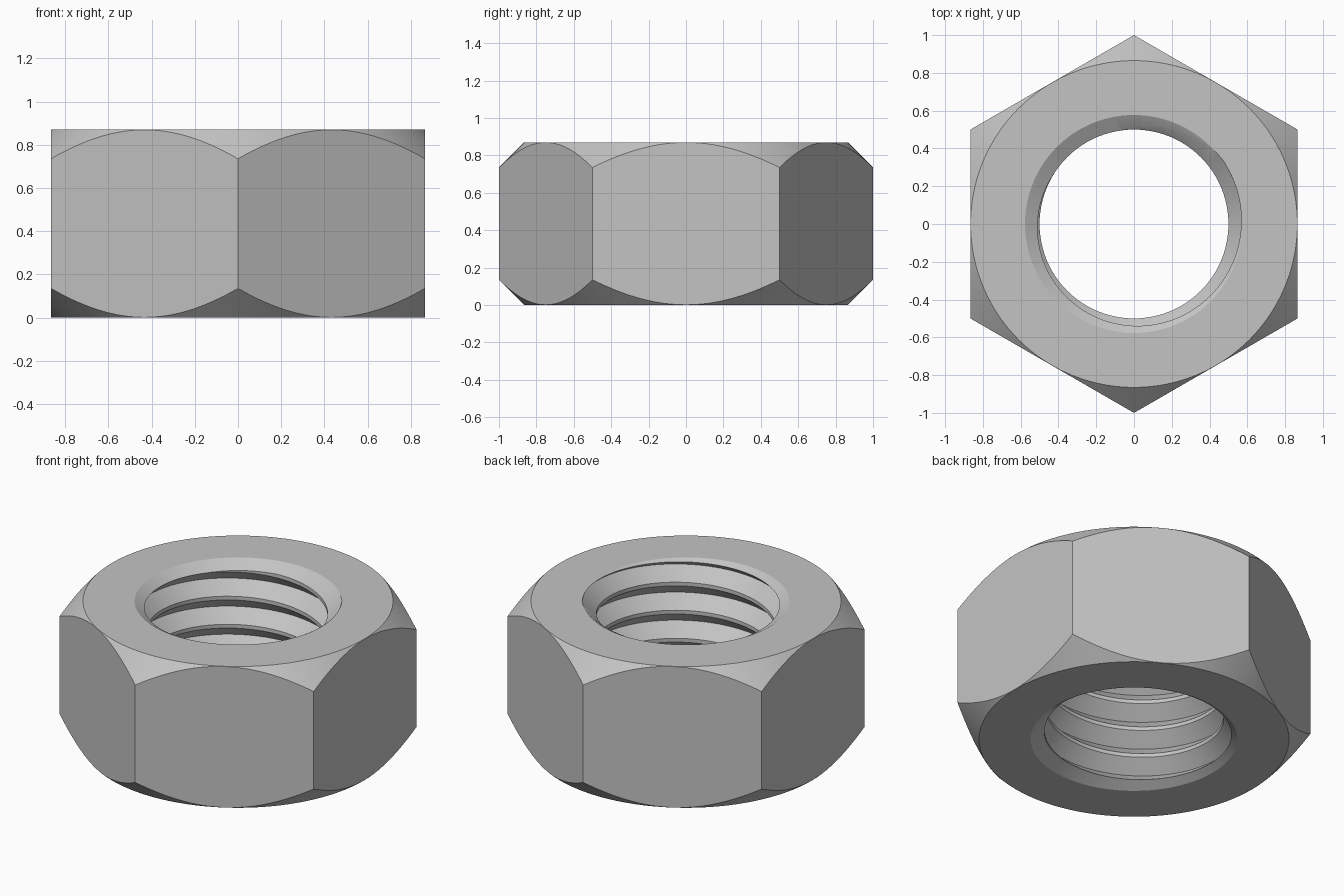
import bpy
import bmesh
import math

cube = bpy.data.objects.get("Cube")
if cube:
    bpy.data.objects.remove(cube, do_unlink=True)

HEIGHT = 0.87
FLAT = 0.866        # centre to a flat side
MINOR, MAJOR = 0.50, 0.58
PITCH = 0.173
STEPS = 96          # segments per thread turn


def finish(bm, name):
    bmesh.ops.recalc_face_normals(bm, faces=bm.faces)
    mesh = bpy.data.meshes.new(name)
    bm.to_mesh(mesh)
    bm.free()
    ob = bpy.data.objects.new(name, mesh)
    bpy.context.collection.objects.link(ob)
    return ob


def lathe(name, profile, segments):
    """Closed solid from (radius, z) rings with flat end caps."""
    bm = bmesh.new()
    rings = [[bm.verts.new((r * math.sin(a), r * math.cos(a), z))
              for a in (math.tau * i / segments for i in range(segments))]
             for r, z in profile]
    for low, high in zip(rings, rings[1:]):
        for i in range(segments):
            j = (i + 1) % segments
            bm.faces.new((low[i], low[j], high[j], high[i]))
    bm.faces.new(rings[0])
    bm.faces.new(rings[-1])
    return finish(bm, name)


def thread_solid(name):
    """Helical tap: a profile swept up the axis, trimmed flat at both ends."""
    turns = 9
    start = 0.853 - 7 * PITCH
    profile = [(MAJOR, 0), (MINOR, 0.075), (MINOR, 0.098)]
    bm = bmesh.new()

    def strand(r, rise, count):
        points = []
        for i in range(count + 1):
            a = math.tau * i / STEPS
            z = start + rise + PITCH * i / STEPS
            points.append(bm.verts.new((r * math.cos(a), r * math.sin(a), z)))
        return points

    last = (turns - 1) * STEPS
    root = strand(*profile[0], turns * STEPS)
    crests = [strand(r, rise, last) for r, rise in profile[1:]]
    strands = [root, *crests, root[STEPS:]]
    for low, high in zip(strands, strands[1:]):
        for i in range(last):
            bm.faces.new((low[i], low[i + 1], high[i + 1], high[i]))
    for z, up in ((-0.05, -1), (HEIGHT + 0.05, 1)):
        geom = bm.verts[:] + bm.edges[:] + bm.faces[:]
        cut = bmesh.ops.bisect_plane(bm, geom=geom, plane_co=(0, 0, z),
                                     plane_no=(0, 0, up), clear_outer=True)
        rim = [e for e in cut["geom_cut"] if isinstance(e, bmesh.types.BMEdge)]
        bmesh.ops.edgeloop_fill(bm, edges=rim)
    return finish(bm, name)


def combine(ob, tool, operation):
    tool.hide_render = True
    mod = ob.modifiers.new(operation.title(), 'BOOLEAN')
    mod.operation = operation
    mod.solver = 'EXACT'
    mod.object = tool
    bpy.context.view_layer.objects.active = ob
    bpy.ops.object.modifier_apply(modifier=mod.name)
    bpy.data.objects.remove(tool, do_unlink=True)


# Hexagonal body, corners toward front and back
nut = lathe("hex_nut", [(1, -0.1), (1, HEIGHT + 0.1)], 6)

# Conical chamfers on the outer corners
rim, drop = FLAT - 0.001, 0.2
combine(nut, lathe("corner_chamfer", [
    (rim, 0), (rim + drop, drop), (rim + drop, HEIGHT - drop), (rim, HEIGHT)],
    192), 'INTERSECT')

# Threaded hole
combine(nut, thread_solid("thread_tap"), 'DIFFERENCE')

# Countersinks at both mouths of the hole
slope = 0.077 / 0.045
for z, side in ((0, -1), (HEIGHT, 1)):
    combine(nut, lathe("countersink", [
        (0.577 + slope * d, z + side * d) for d in (-0.06, 0.03)],
        STEPS), 'DIFFERENCE')

# Plain grey metal
steel = bpy.data.materials.new("grey_steel")
steel.use_nodes = True
colour = (0.55, 0.55, 0.55, 1)
steel.diffuse_color = colour
steel.node_tree.nodes["Principled BSDF"].inputs["Base Color"].default_value = colour
nut.data.materials.clear()
nut.data.materials.append(steel)
for face in nut.data.polygons:
    face.material_index = 0

# Smooth curved faces, crisp edges
bpy.ops.object.select_all(action='DESELECT')
nut.select_set(True)
bpy.context.view_layer.objects.active = nut
bpy.ops.object.shade_smooth_by_angle(angle=math.radians(25))
